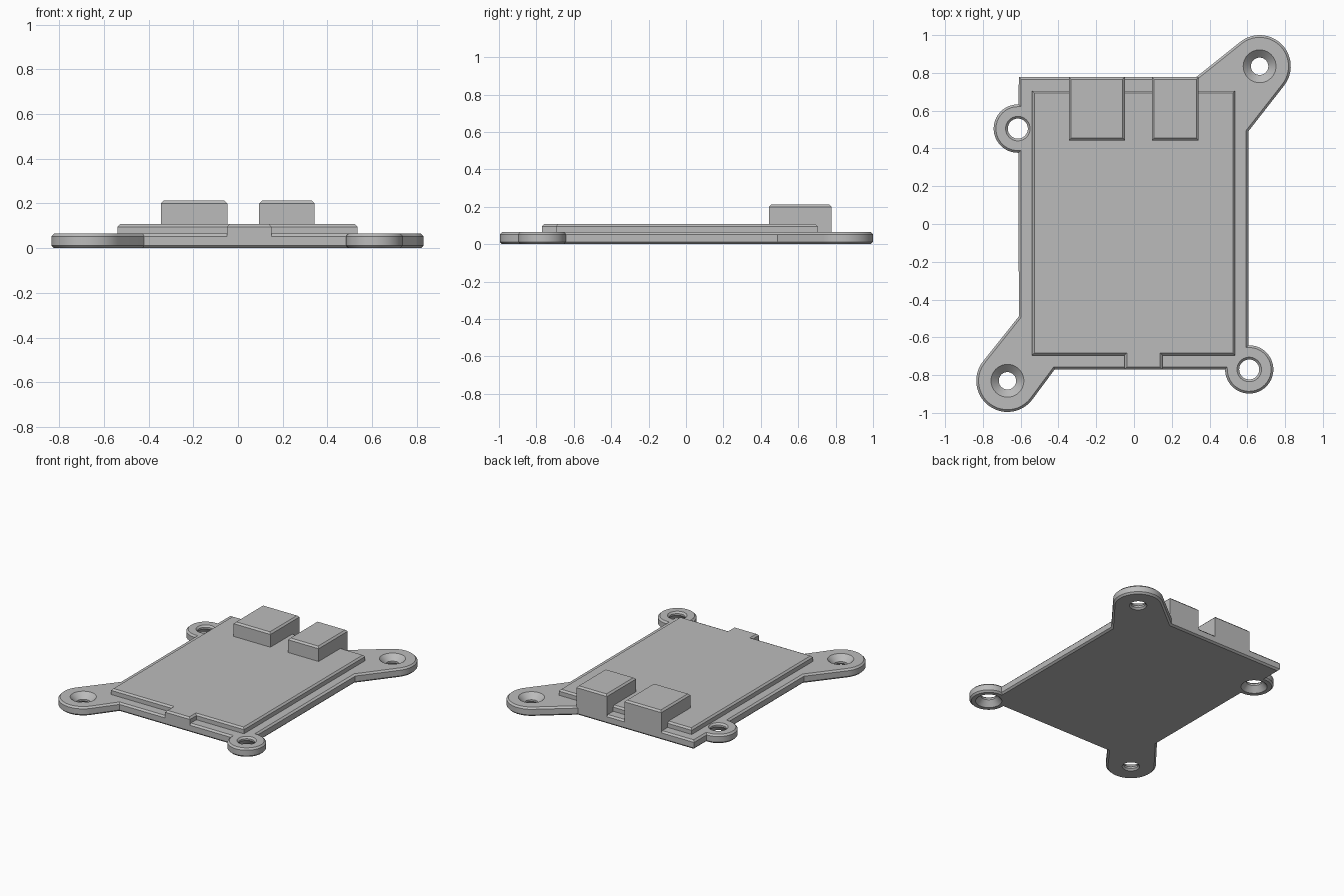
import bpy, bmesh
from math import cos, sin, acos, atan2, radians, pi, tau, hypot

if "Cube" in bpy.data.objects:
    bpy.data.objects.remove(bpy.data.objects["Cube"], do_unlink=True)

THICK, CHAMFER = 0.065, 0.012

grey = bpy.data.materials.new("light grey plastic")
grey.use_nodes = True
grey.diffuse_color = (0.5, 0.5, 0.5, 1)
grey.node_tree.nodes["Principled BSDF"].inputs["Base Color"].default_value = (0.5, 0.5, 0.5, 1)


def finish(name, bm):
    bmesh.ops.recalc_face_normals(bm, faces=bm.faces)
    mesh = bpy.data.meshes.new(name)
    bm.to_mesh(mesh)
    bm.free()
    mesh.materials.append(grey)
    obj = bpy.data.objects.new(name, mesh)
    bpy.context.collection.objects.link(obj)
    return obj


def slab(name, outline, z0, z1, both=False):
    """Extrude an outline and chamfer its top rim, or both rims."""
    bm = bmesh.new()
    face = bm.faces.new([bm.verts.new((x, y, z0)) for x, y in outline])
    new = bmesh.ops.extrude_face_region(bm, geom=[face], use_keep_orig=True)["geom"]
    for v in new:
        if isinstance(v, bmesh.types.BMVert):
            v.co.z = z1
    bmesh.ops.recalc_face_normals(bm, faces=bm.faces)
    levels = (z0, z1) if both else (z1,)
    rims = [e for e in bm.edges
            if any(all(abs(v.co.z - z) < 1e-5 for v in e.verts) for z in levels)]
    bmesh.ops.bevel(bm, geom=rims, offset=CHAMFER, segments=1, affect='EDGES')
    return finish(name, bm)


def arc(centre, radius, start, end, steps=28):
    if end < start:
        end += tau
    return [(centre[0] + radius * cos(start + (end - start) * i / steps),
             centre[1] + radius * sin(start + (end - start) * i / steps))
            for i in range(steps + 1)]


def tangent_ear(p, centre, radius, q):
    """Outline from p, around a round ear by tangents, to q."""
    def angles(point):
        dx, dy = point[0] - centre[0], point[1] - centre[1]
        return atan2(dy, dx), acos(radius / hypot(dx, dy))
    a, da = angles(p)
    b, db = angles(q)
    return [p] + arc(centre, radius, a + da, b - db) + [q]


def rectangle(x0, x1, y0, y1):
    return [(x0, y0), (x1, y0), (x1, y1), (x0, y1)]


def hole_cutter(centre, radius, flip):
    """Countersunk on one side, lightly chamfered on the other."""
    profile = [(radius + 2 * CHAMFER, -CHAMFER), (radius, CHAMFER), (radius, 0.025),
               (0.087, THICK), (0.099, THICK + CHAMFER)]
    bm = bmesh.new()
    rings = []
    for r, z in profile:
        z = THICK - z if flip else z
        rings.append([bm.verts.new((x, y, z)) for x, y in arc(centre, r, 0, tau, 40)[:-1]])
    for low, high in zip(rings, rings[1:]):
        for i in range(len(low)):
            j = (i + 1) % len(low)
            bm.faces.new((low[i], low[j], high[j], high[i]))
    bm.faces.new(rings[0])
    bm.faces.new(rings[-1])
    cutter = finish("hole_cutter", bm)
    cutter.hide_render = True
    return cutter


# Base plate with two large and two small screw ears
BIG_BACK, BIG_FRONT = (0.665, 0.835), (-0.67, -0.83)
SMALL_FRONT, SMALL_BACK = (0.61, -0.77), (-0.615, 0.505)
outline = arc(SMALL_FRONT, 0.128, pi, radians(452))
outline += tangent_ear((0.605, 0.49), BIG_BACK, 0.165, (0.33, 0.778))
outline += [(-0.61, 0.778)]
outline += arc(SMALL_BACK, 0.128, radians(88), radians(272))
outline += tangent_ear((-0.61, -0.49), BIG_FRONT, 0.165, (-0.42, -0.77))
plate = slab("base_plate", outline, 0, THICK, both=True)

# Screw holes: large ears countersunk above, small ears below
for centre, radius, flip in ((BIG_BACK, 0.046, False), (BIG_FRONT, 0.046, False),
                             (SMALL_FRONT, 0.053, True), (SMALL_BACK, 0.053, True)):
    cutter = hole_cutter(centre, radius, flip)
    cut = plate.modifiers.new("screw_hole", 'BOOLEAN')
    cut.operation, cut.solver, cut.object = 'DIFFERENCE', 'EXACT', cutter
    bpy.context.view_layer.objects.active = plate
    bpy.ops.object.modifier_apply(modifier=cut.name)
    bpy.data.objects.remove(cutter, do_unlink=True)

# Raised panel with a tab reaching the front edge
panel = slab("raised_panel",
             [(-0.54, -0.695), (-0.05, -0.695), (-0.05, -0.77), (0.15, -0.77),
              (0.15, -0.695), (0.535, -0.695), (0.535, 0.705), (-0.54, 0.705)],
             0.02, 0.107)

# Two connector housings on the back edge
blocks = [slab(name, rectangle(x0, x1, 0.443, 0.778), 0.015, 0.212)
          for name, x0, x1 in (("wide_connector_housing", -0.345, -0.048),
                               ("narrow_connector_housing", 0.095, 0.342))]

for obj in [plate, panel] + blocks:
    bpy.ops.object.select_all(action='DESELECT')
    obj.select_set(True)
    bpy.context.view_layer.objects.active = obj
    bpy.ops.object.shade_smooth_by_angle(angle=radians(30))
